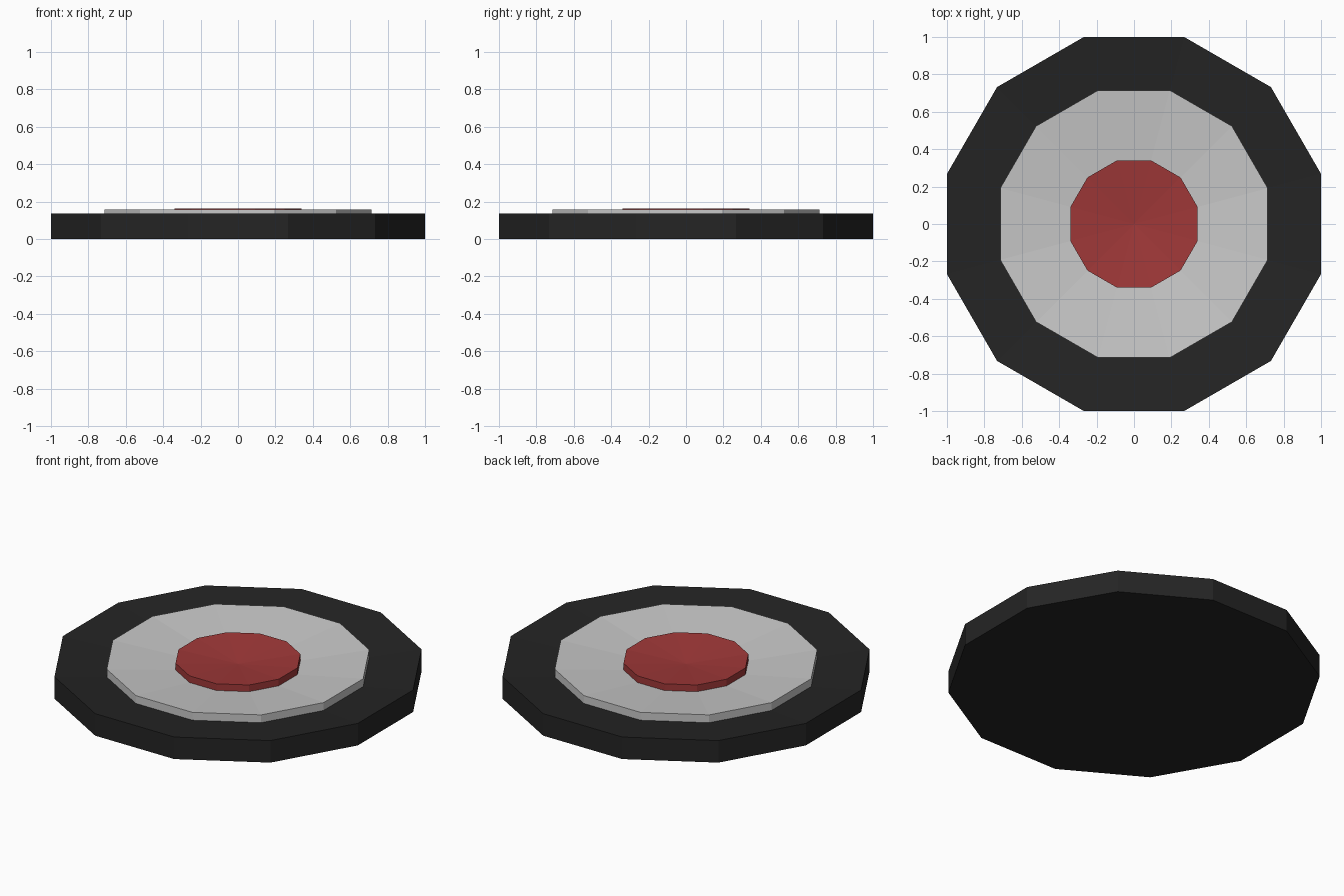
import bpy, bmesh, math

if "Cube" in bpy.data.objects:
    bpy.data.objects.remove(bpy.data.objects["Cube"])

SIDES = 12
K = 1 / math.cos(math.pi / SIDES)   # flat-to-flat radius -> corner radius


def material(name, rgb):
    m = bpy.data.materials.new(name)
    m.diffuse_color = (*rgb, 1)
    m.use_nodes = True
    m.node_tree.nodes["Principled BSDF"].inputs["Base Color"].default_value = m.diffuse_color
    return m


def lathe(name, profile, mat):
    """Spin (flat radius, z) points into a 12-sided part; radius 0 is a centre point."""
    bm = bmesh.new()
    rings = []
    for r, z in profile:
        if r == 0:
            rings.append([bm.verts.new((0, 0, z))] * SIDES)
        else:
            rings.append([bm.verts.new((r * K * math.cos((i + .5) * math.tau / SIDES),
                                        r * K * math.sin((i + .5) * math.tau / SIDES), z))
                          for i in range(SIDES)])
    for a, b in zip(rings, rings[1:]):
        for i in range(SIDES):
            j = (i + 1) % SIDES
            corners = list(dict.fromkeys((a[i], a[j], b[j], b[i])))
            bm.faces.new(corners)
    bmesh.ops.recalc_face_normals(bm, faces=bm.faces)
    me = bpy.data.meshes.new(name)
    bm.to_mesh(me)
    bm.free()
    me.materials.append(mat)
    ob = bpy.data.objects.new(name, me)
    bpy.context.collection.objects.link(ob)
    return ob


black = material("black rubber", (0.018, 0.018, 0.018))
silver = material("light grey metal", (0.58, 0.58, 0.58))
red = material("red cap", (0.35, 0.04, 0.04))

# Base: flat underside, straight wall, top dished towards the middle
lathe("base_disc", [(0, 0), (1, 0), (1, .135), (.715, .109), (0, .044)], black)
# Middle disc: raised rim, dished top
lathe("middle_disc", [(0, .044), (.715, .109), (.715, .157), (.34, .121), (0, .088)], silver)
# Centre cap: raised rim, dished top
lathe("centre_cap", [(0, .088), (.34, .121), (.34, .162), (0, .130)], red)
